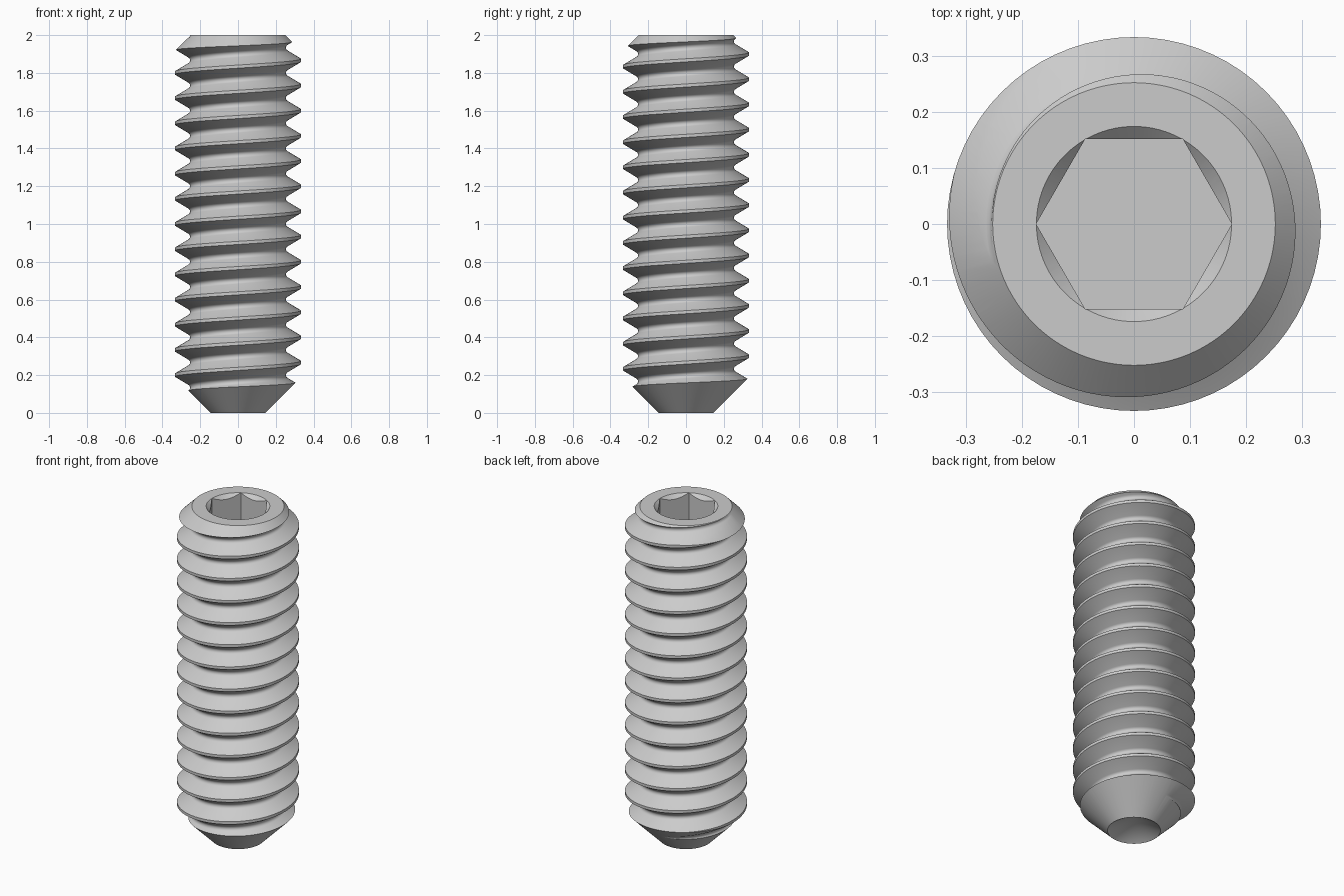
import bpy, bmesh, math
from math import pi, sin, cos, radians

if "Cube" in bpy.data.objects:
    bpy.data.objects.remove(bpy.data.objects["Cube"])

R, P = 0.3333, 0.13333      # thread crest radius and pitch
N = 72                      # helix steps per turn
LENGTH = 2.0


def finish(name, bm):
    bmesh.ops.recalc_face_normals(bm, faces=bm.faces)
    mesh = bpy.data.meshes.new(name)
    bm.to_mesh(mesh)
    bm.free()
    ob = bpy.data.objects.new(name, mesh)
    bpy.context.collection.objects.link(ob)
    return ob


def lathe(name, profile, segs):
    """Closed solid of revolution; first and last points lie on the axis."""
    bm = bmesh.new()
    rings = []
    for r, z in profile:
        if r == 0:
            rings.append([bm.verts.new((0, 0, z))] * segs)
        else:
            rings.append([bm.verts.new((r * cos(2 * pi * i / segs), r * sin(2 * pi * i / segs), z))
                          for i in range(segs)])
    for a, b in zip(rings, rings[1:]):
        for i in range(segs):
            k = (i + 1) % segs
            bm.faces.new(list(dict.fromkeys((a[i], a[k], b[k], b[i]))))
    return finish(name, bm)


def thread_profile():
    """One pitch: crest flat, 60 degree flank, rounded root, flank."""
    rr = 0.0192
    root_mid = P / 2
    pts = [(R, -P / 16), (R, P / 16)]
    for k in range(7):
        a = radians(-60 + 20 * k)
        pts.append((R - 0.0794 + rr * (1 - cos(a)), root_mid + rr * sin(a)))
    return pts


def threaded_rod(name, turns, crest_z):
    prof = thread_profile()
    m, S = len(prof), N * turns
    bm = bmesh.new()
    grid = {}
    for s in range(S + N + 1):
        a = 2 * pi * s / N
        for j, (r, z) in enumerate(prof if s <= S else prof[:1]):
            grid[s, j] = bm.verts.new((r * cos(a), r * sin(a), crest_z + z + P * s / N))

    def at(s, j):
        return grid[s, j] if j < m else grid[s + N, 0]

    for s in range(S):
        for j in range(m):
            bm.faces.new((at(s, j), at(s + 1, j), at(s + 1, j + 1), at(s, j + 1)))
    # end caps fanned to the axis
    for s0 in (0, S):
        loop = [grid[s, 0] for s in range(s0, s0 + N + 1)]
        loop += [grid[s0, j] for j in range(m - 1, 0, -1)]
        centre = bm.verts.new((0, 0, crest_z + P * (s0 / N + 0.5)))
        for u, v in zip(loop, loop[1:] + loop[:1]):
            bm.faces.new((u, v, centre))
    return finish(name, bm)


def cut(target, tool, operation):
    mod = target.modifiers.new(tool.name, 'BOOLEAN')
    mod.operation = operation
    mod.solver = 'EXACT'
    mod.object = tool
    bpy.context.view_layer.objects.active = target
    bpy.ops.object.modifier_apply(modifier=mod.name)
    bpy.data.objects.remove(tool)


# threaded shank, longer than needed at both ends
screw = threaded_rod("set_screw", 18, 0.9333 - 9 * P)

# envelope: cup point, bottom chamfer, top chamfer
envelope = lathe("envelope", [(0, 0.085), (0.145, 0), (0.40, 0.255), (0.40, LENGTH - 0.148),
                              (0.252, LENGTH), (0, LENGTH)], 96)
cut(screw, envelope, 'INTERSECT')

# hex socket with countersunk mouth
hexagon = lathe("hex_socket", [(0, 1.67), (0.1745, 1.67), (0.1745, 2.1), (0, 2.1)], 6)
cut(screw, hexagon, 'DIFFERENCE')
mouth = lathe("socket_mouth", [(0, 1.826), (0.224, 2.05), (0, 2.05)], 96)
cut(screw, mouth, 'DIFFERENCE')

# smooth shading with sharp edges kept
bpy.ops.object.select_all(action='DESELECT')
screw.select_set(True)
bpy.context.view_layer.objects.active = screw
bpy.ops.object.shade_smooth_by_angle(angle=radians(25))
